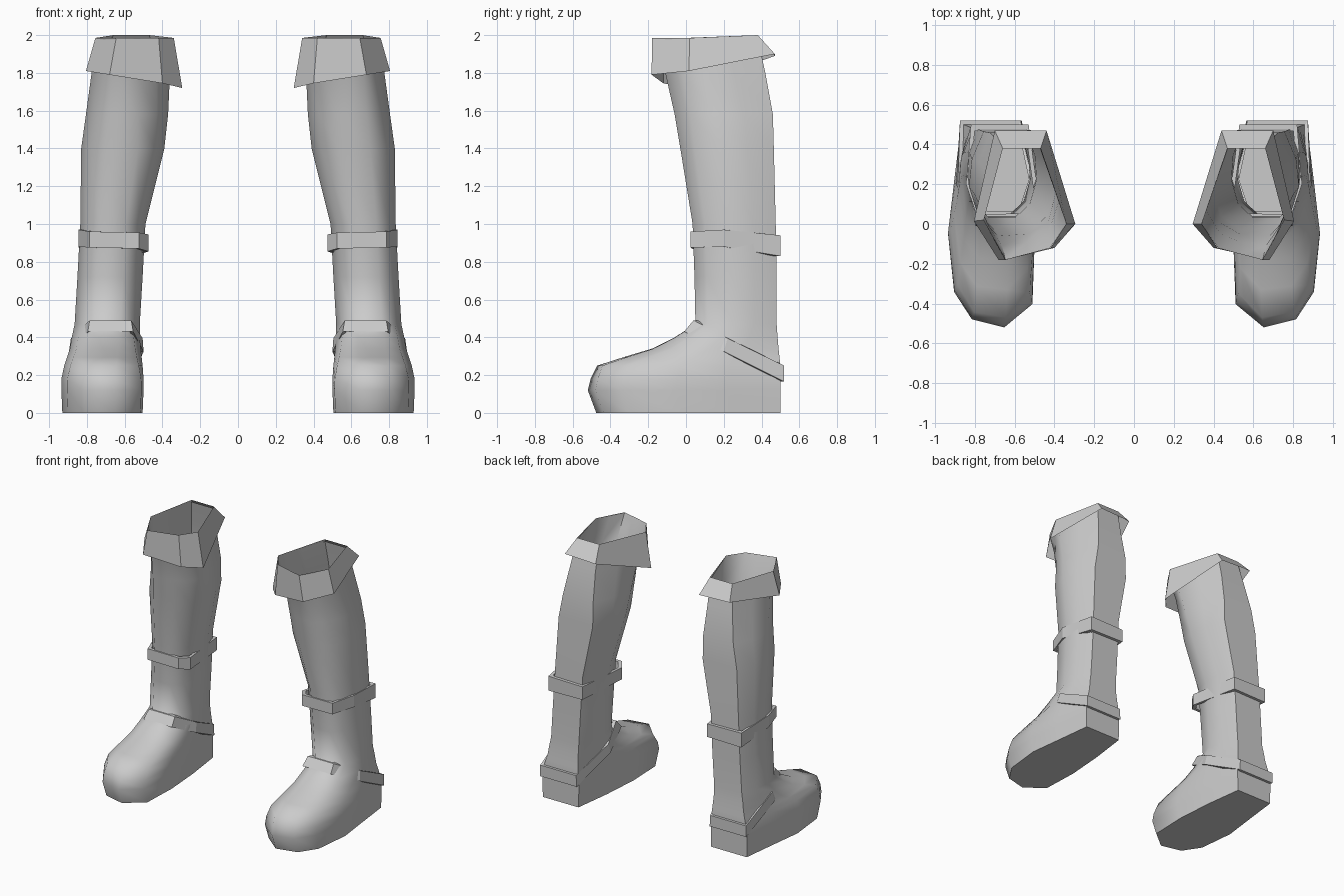
import bpy, bmesh, math

cube = bpy.data.objects.get("Cube")
if cube:
    bpy.data.objects.remove(cube, do_unlink=True)

grey = bpy.data.materials.new("plain grey")
GREY = (0.6, 0.6, 0.6, 1.0)
grey.diffuse_color = GREY
grey.use_nodes = True
grey.node_tree.nodes["Principled BSDF"].inputs["Base Color"].default_value = GREY

# Unit cross-sections: boot opening, leg, sole (inner front corner first)
OPENING = [(-.6, -.79), (-.05, -.9), (.48, -1), (.75, -.64), (1, -.29),
           (.78, .35), (.55, 1), (-.36, 1), (-.68, .32), (-1, -.36)]
LEG = [(-.8, -.7), (-.4, -1), (.4, -1), (.8, -.7), (1, -.1),
       (.95, .45), (.68, 1), (-.68, 1), (-.95, .4), (-1, -.15)]
SOLE = [(-.95, -.77), (-.3, -1), (.45, -.92), (.86, -.65), (1, -.08),
        (.85, .45), (.7, 1), (-.72, 1), (-.9, .4), (-1, -.2)]
SHAPES = [OPENING, LEG, SOLE, SOLE]

# z, x range, y range, shape (0 opening, 1 leg, 2 sole)
BOOT_RINGS = [
    (1.985, .34, .755, -.18, .38, 0),
    (1.80, .36, .775, -.11, .42, .25),
    (1.58, .37, .805, -.06, .46, .6),
    (1.40, .39, .83, -.03, .465, .9),
    (1.00, .49, .835, .035, .475, 1),
    (0.72, .505, .85, .045, .48, 1),
    (0.47, .52, .865, .05, .48, 1),
    (0.40, .52, .88, -.06, .485, 1.15),
    (0.34, .515, .89, -.18, .49, 1.3),
    (0.295, .51, .905, -.33, .495, 1.5),
    (0.25, .505, .92, -.47, .5, 1.7),
    (0.18, .50, .935, -.505, .5, 1.95),
    (0.12, .50, .935, -.52, .5, 2),
    (0.00, .505, .93, -.475, .5, 2),
]


def boot_ring(z, x0, x1, y0, y1, t):
    i = int(t)
    f = t - i
    pts = []
    for (ax, ay), (bx, by) in zip(SHAPES[i], SHAPES[i + 1]):
        u, v = ax + (bx - ax) * f, ay + (by - ay) * f
        pts.append(((x0 + x1) / 2 + u * (x1 - x0) / 2,
                    (y0 + y1) / 2 + v * (y1 - y0) / 2, z))
    return pts


def loft(name, rings, side, cap=False, closed=False, smooth=False):
    """Skin a stack of rings; side is 1 for left, -1 for its mirror image."""
    bm = bmesh.new()
    loops = [[bm.verts.new((x * side, y, z)) for x, y, z in r] for r in rings]
    pairs = list(zip(loops, loops[1:]))
    if closed:
        pairs.append((loops[-1], loops[0]))
    n = len(loops[0])
    for a, b in pairs:
        for i in range(n):
            j = (i + 1) % n
            quad = (a[i], b[i], b[j], a[j])
            bm.faces.new(quad if side > 0 else quad[::-1])
    if cap:
        last = loops[-1]
        bm.faces.new(last[::-1] if side > 0 else last)
    me = bpy.data.meshes.new(name)
    bm.to_mesh(me)
    bm.free()
    me.materials.append(grey)
    ob = bpy.data.objects.new(name, me)
    bpy.context.collection.objects.link(ob)
    if smooth:
        bpy.ops.object.select_all(action='DESELECT')
        ob.select_set(True)
        bpy.context.view_layer.objects.active = ob
        bpy.ops.object.shade_smooth_by_angle(angle=math.radians(60))
    return ob


def band(name, top, bottom, side, inset=.88):
    """A strap: outer wall with top and bottom lips running into the boot."""
    def shrink(ring):
        cx = sum(p[0] for p in ring) / len(ring)
        cy = sum(p[1] for p in ring) / len(ring)
        return [(cx + (x - cx) * inset, cy + (y - cy) * inset, z) for x, y, z in ring]
    loft(name, [shrink(top), top, bottom, shrink(bottom)], side, closed=True)


# Folded cuff around the opening
CUFF_TOP = [(.34, 0, 1.985), (.42, -.12, 1.985), (.645, -.18, 1.985),
            (.755, .02, 1.985), (.66, .38, 2.0), (.47, .38, 2.0)]
CUFF_HEM = [(.295, 0, 1.72), (.40, -.12, 1.745), (.68, -.182, 1.79),
            (.805, .015, 1.81), (.70, .47, 1.90), (.44, .47, 1.89)]

# Calf strap
CALF_TOP = [(.475, .10, .945), (.525, .03, .955), (.785, .025, .96),
            (.845, .20, .97), (.82, .50, .94), (.53, .50, .935)]
CALF_LOW = [(x, y, z - d) for (x, y, z), d in
            zip(CALF_TOP, (.09, .085, .085, .09, .11, .1))]

# Ankle strap, sloping from instep to heel
ANKLE_TOP = [(.565, .04, .49), (.785, .04, .49), (.885, .22, .395),
             (.875, .52, .25), (.57, .52, .25), (.505, .22, .395)]
ANKLE_LOW = [(.555, -.01, .43), (.795, -.01, .43), (.895, .20, .325),
             (.875, .52, .165), (.565, .52, .165), (.50, .20, .325)]

for word, side in (("left", 1), ("right", -1)):
    loft(word + "_boot", [boot_ring(*r) for r in BOOT_RINGS], side, cap=True, smooth=True)
    loft(word + "_cuff", [CUFF_TOP, CUFF_HEM], side)
    band(word + "_calf_strap", CALF_TOP, CALF_LOW, side)
    band(word + "_ankle_strap", ANKLE_TOP, ANKLE_LOW, side)
